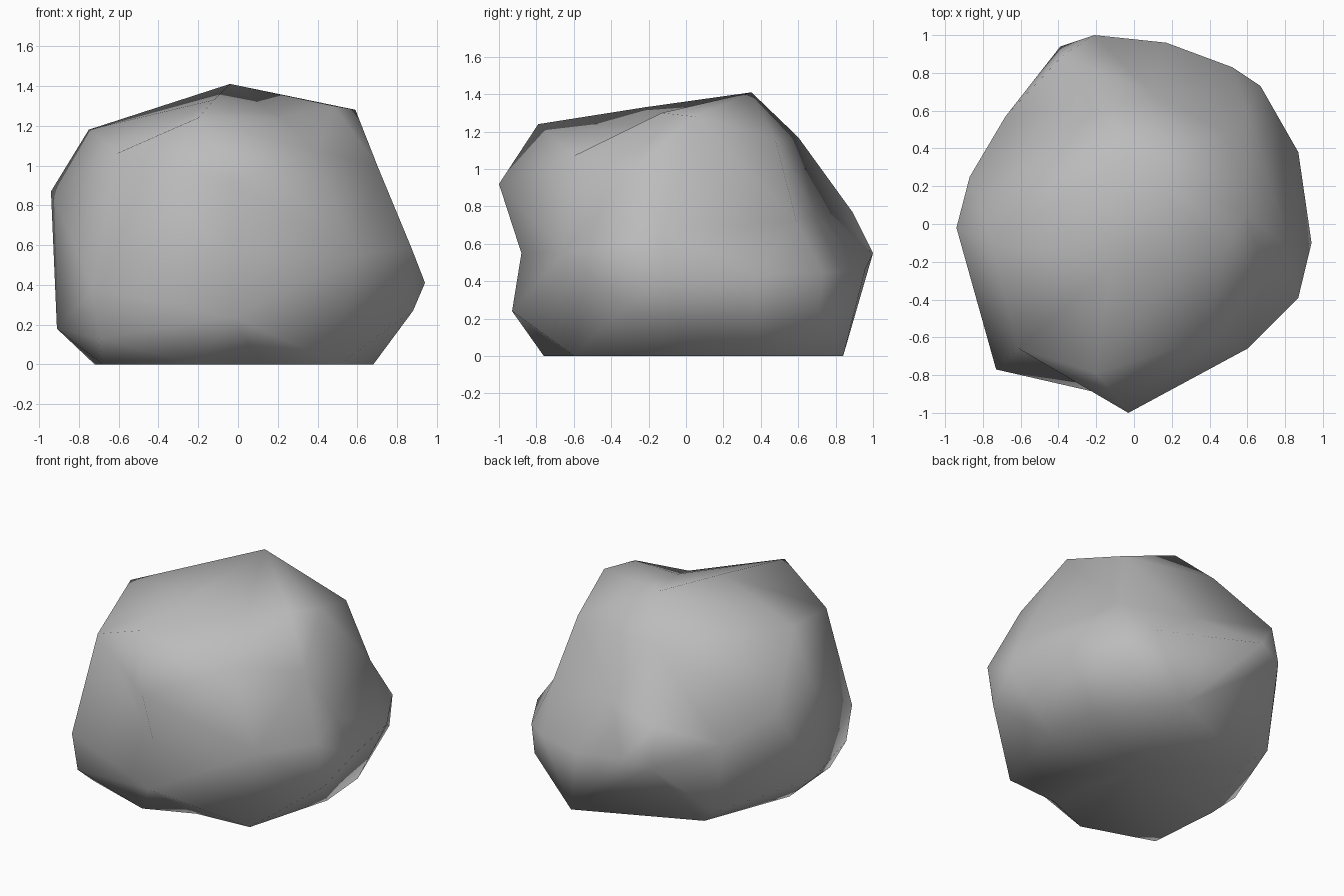
import bpy
import bmesh
from mathutils import Vector

cube = bpy.data.objects.get("Cube")
if cube:
    bpy.data.objects.remove(cube, do_unlink=True)

# Corner points of the boulder, grouped by region
crown = [(-.04, .35, 1.41), (.59, .05, 1.28), (.48, -.13, 1.3), (-.2, -.79, 1.24),
         (-.75, -.1, 1.18), (-.61, -.66, 1.06), (.4, -.6, 1.07), (.22, -.22, 1.24),
         (-.12, -.22, 1.33), (-.15, .6, 1.17), (.49, .48, 1.15)]
shoulder = [(-.94, -.02, .87), (-.03, -1, .92), (.1, .69, .76), (.6, .59, .72),
            (-.38, .89, .77), (.7, -.27, 1), (.83, -.13, .67), (.87, -.39, .59)]
girdle = [(-.87, .25, .75), (-.68, .57, .6), (-.39, .94, .5), (-.21, 1, .55),
          (.17, .96, .47), (.52, .83, .45), (.67, .73, .45), (.87, .38, .43),
          (.94, -.1, .41), (.6, -.66, .55), (-.03, -.88, .55), (-.73, -.77, .38)]
skirt = [(-.91, -.1, .18), (-.7, -.75, .13), (-.03, -.93, .24), (.88, -.32, .27),
         (.66, .71, .24), (-.62, .56, .12)]
base = [(-.72, -.1, 0), (-.49, .5, 0), (.29, .84, 0), (.65, .38, 0), (.68, 0, 0),
        (.51, -.6, 0), (.12, -.63, 0), (-.2, -.76, 0), (-.68, -.6, 0), (0, 0, 0)]
points = [Vector(p) for group in (crown, shoulder, girdle, skirt, base) for p in group]


def wrap_points(points, centre):
    """Skin a star-shaped solid: hull the directions, then restore the positions."""
    bm = bmesh.new()
    place = {}
    for p in points:
        vert = bm.verts.new((p - centre).normalized())
        place[vert] = p
    bmesh.ops.convex_hull(bm, input=bm.verts[:])
    for vert in bm.verts:
        vert.co = place[vert]
    bmesh.ops.recalc_face_normals(bm, faces=bm.faces[:])
    return bm


def make_material(name, colour):
    mat = bpy.data.materials.new(name)
    mat.use_nodes = True
    mat.diffuse_color = colour
    shader = next(n for n in mat.node_tree.nodes if n.type == 'BSDF_PRINCIPLED')
    shader.inputs["Base Color"].default_value = colour
    shader.inputs["Roughness"].default_value = 0.9
    return mat


# Boulder body: broad facets with smooth shading
bm = wrap_points(points, Vector((0, 0, .55)))
mesh = bpy.data.meshes.new("boulder")
bm.to_mesh(mesh)
bm.free()
boulder = bpy.data.objects.new("boulder", mesh)
bpy.context.collection.objects.link(boulder)
mesh.materials.append(make_material("stone grey", (.5, .5, .5, 1)))
mesh.shade_smooth()
